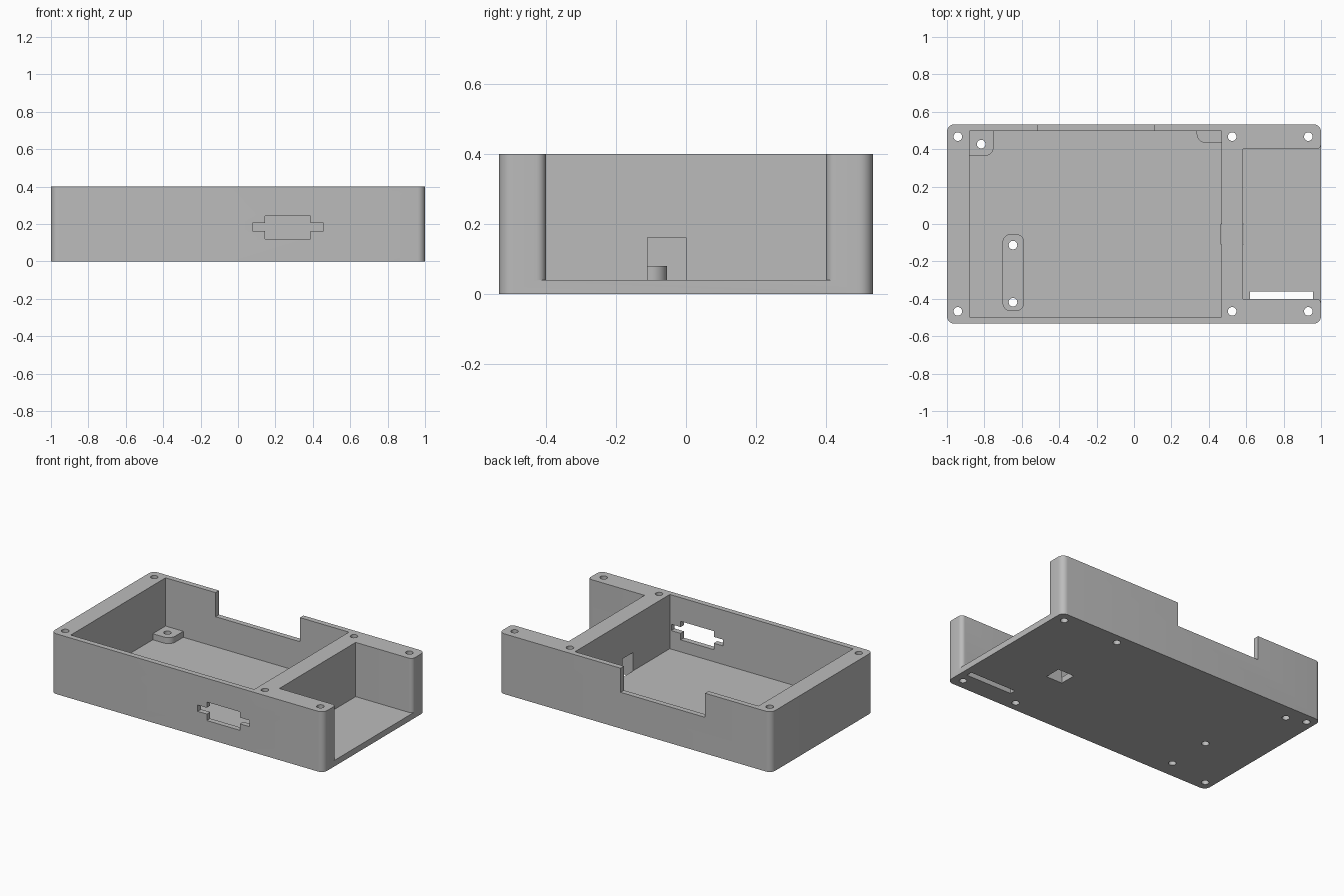
import bpy, bmesh, math
from mathutils import Vector

cube = bpy.data.objects.get("Cube")
if cube:
    bpy.data.objects.remove(cube, do_unlink=True)

grey = bpy.data.materials.new("plain grey")
grey.use_nodes = True
colour = (0.5, 0.5, 0.5, 1)
grey.diffuse_color = colour
grey.node_tree.nodes["Principled BSDF"].inputs["Base Color"].default_value = colour

# Main sizes
W = 0.533            # half depth of the case
H = 0.4              # case height
FLOOR = 0.04         # floor thickness
PAD = 0.08           # top of the mounting pads
CAV_L, CAV_R, CAV_Y = -0.88, 0.467, 0.497
BAY_L, BAY_Y = 0.584, 0.4


def outline(corners, steps=8):
    """Polygon from (x, y, radius) corners, with each radius filleted."""
    pts = []
    for i, (x, y, r) in enumerate(corners):
        p = Vector((x, y))
        if r == 0:
            pts.append(p)
            continue
        a = (Vector(corners[i - 1][:2]) - p).normalized()
        b = (Vector(corners[(i + 1) % len(corners)][:2]) - p).normalized()
        for k in range(steps + 1):
            t = k / steps * math.pi / 2
            pts.append(p + r * (a * (1 - math.sin(t)) + b * (1 - math.cos(t))))
    return [p for i, p in enumerate(pts) if (p - pts[i - 1]).length > 1e-5]


def prism(name, pts, z0, z1):
    bm = bmesh.new()
    base = bm.faces.new([bm.verts.new((p[0], p[1], z0)) for p in pts])
    top = bmesh.ops.extrude_face_region(bm, geom=[base])["geom"]
    verts = [v for v in top if isinstance(v, bmesh.types.BMVert)]
    bmesh.ops.translate(bm, verts=verts, vec=(0, 0, z1 - z0))
    bmesh.ops.recalc_face_normals(bm, faces=bm.faces)
    mesh = bpy.data.meshes.new(name)
    bm.to_mesh(mesh)
    bm.free()
    mesh.materials.append(grey)
    ob = bpy.data.objects.new(name, mesh)
    bpy.context.collection.objects.link(ob)
    return ob


def block(name, x0, x1, y0, y1, z0, z1, radii=(0, 0, 0, 0)):
    xy = [(x0, y0), (x1, y0), (x1, y1), (x0, y1)]
    return prism(name, outline([(*p, r) for p, r in zip(xy, radii)]), z0, z1)


def combine(tool, operation="DIFFERENCE"):
    """Apply a boolean to the case and discard the tool."""
    tool.hide_render = True
    mod = case.modifiers.new(tool.name, "BOOLEAN")
    mod.operation = operation
    mod.solver = "EXACT"
    mod.object = tool
    bpy.context.view_layer.objects.active = case
    bpy.ops.object.modifier_apply(modifier=mod.name)
    bpy.data.objects.remove(tool, do_unlink=True)


# Outer shell with rounded vertical corners
case = block("case", -1, 1, -W, W, 0, H, (0.04,) * 4)

# Main compartment
combine(block("compartment", CAV_L, CAV_R, -CAV_Y, CAV_Y, FLOOR, 1))

# Side bay, open on the left, with rounded wall ends
R = 0.027
half = [(BAY_L, -BAY_Y, 0), (1, -BAY_Y, R), (1, -BAY_Y - R, 0), (1.1, -BAY_Y - R, 0)]
bay = half + [(x, -y, r) for x, y, r in reversed(half)]
combine(prism("bay", outline(bay), FLOOR, 1))

# Mounting pads, bedded into the floor and walls
combine(block("corner_pad", CAV_L - 0.02, -0.75, 0.363, CAV_Y + 0.01,
              0.02, PAD, (0, 0.05, 0, 0)), "UNION")
combine(block("small_pad", 0.335, CAV_R + 0.02, 0.433, CAV_Y + 0.01,
              0.02, PAD, (0.05, 0, 0, 0)), "UNION")
combine(block("long_pad", -0.703, -0.587, -0.466, -0.054,
              0.02, PAD, (0.045,) * 4), "UNION")

# Back wall notch, front connector opening, bay slot, divider passage
combine(block("back_notch", -0.513, 0.107, 0.45, 0.6, 0.24, 1))
combine(block("connector_body", 0.144, 0.387, -0.6, -0.45, 0.12, 0.243))
combine(block("connector_ears", 0.077, 0.456, -0.6, -0.45, 0.163, 0.205))
combine(block("bay_slot", 0.62, 0.957, -BAY_Y, -0.36, -0.1, 0.1))
combine(block("divider_passage", CAV_R - 0.001, BAY_L + 0.001, -0.11, 0, -0.1, 0.162))

# Screw holes, right through
holes = [(x, s * 0.467) for x in (-0.942, 0.525, 0.932) for s in (-1, 1)]
holes += [(-0.817, 0.427), (-0.647, -0.113), (-0.647, -0.418)]
for x, y in holes:
    ring = [(x + 0.023 * math.cos(k * math.tau / 24),
             y + 0.023 * math.sin(k * math.tau / 24)) for k in range(24)]
    combine(prism("screw_hole", ring, -0.1, 0.6))

bpy.ops.object.select_all(action="DESELECT")
case.select_set(True)
bpy.context.view_layer.objects.active = case
bpy.ops.object.shade_smooth_by_angle(angle=math.radians(30))
